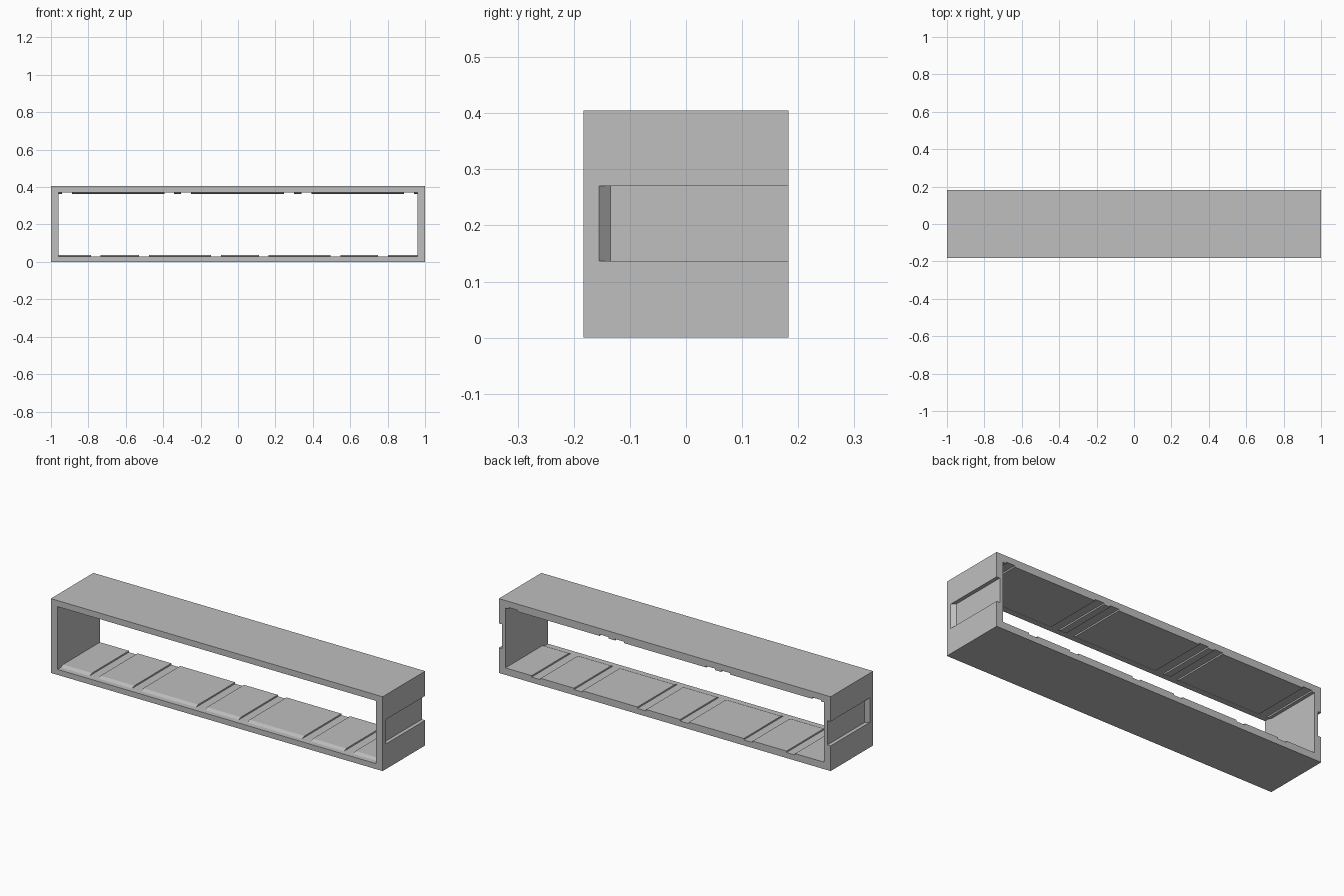
import bpy
import bmesh
from mathutils import Vector

cube = bpy.data.objects.get("Cube")
if cube:
    bpy.data.objects.remove(cube, do_unlink=True)

# Overall sizes
HALF_W, HALF_D, HEIGHT = 1.0, 0.183, 0.405
INNER_X, FLOOR, CEILING = 0.96, 0.03, 0.372
PAD = 0.008                     # pad thickness
RAMP_START, RAMP_END = -0.155, -0.135

grey = bpy.data.materials.new("plain grey")
grey.use_nodes = True
grey.diffuse_color = (0.52, 0.52, 0.52, 1)
grey.node_tree.nodes["Principled BSDF"].inputs["Base Color"].default_value = grey.diffuse_color


def prism(name, points, along):
    """Extrude a closed 3D outline along a vector."""
    bm = bmesh.new()
    face = bm.faces.new([bm.verts.new(p) for p in points])
    ext = bmesh.ops.extrude_face_region(bm, geom=[face])
    moved = [v for v in ext["geom"] if isinstance(v, bmesh.types.BMVert)]
    bmesh.ops.translate(bm, verts=moved, vec=Vector(along))
    bmesh.ops.recalc_face_normals(bm, faces=bm.faces)
    mesh = bpy.data.meshes.new(name)
    bm.to_mesh(mesh)
    bm.free()
    mesh.materials.append(grey)
    obj = bpy.data.objects.new(name, mesh)
    bpy.context.collection.objects.link(obj)
    return obj


def rectangle(x, z0, z1, y):
    return [(-x, y, z0), (x, y, z0), (x, y, z1), (-x, y, z1)]


def cut(target, cutter):
    """Subtract a cutter, then discard it."""
    mod = target.modifiers.new("cut", "BOOLEAN")
    mod.operation, mod.solver, mod.object = "DIFFERENCE", "EXACT", cutter
    bpy.context.view_layer.objects.active = target
    bpy.ops.object.modifier_apply(modifier=mod.name)
    bpy.data.objects.remove(cutter, do_unlink=True)


# Outer shell, open at front and back
shell = prism("shell", rectangle(HALF_W, 0, HEIGHT, -HALF_D), (0, 2 * HALF_D, 0))
cut(shell, prism("opening", rectangle(INNER_X, FLOOR, CEILING, -0.3), (0, 0.6, 0)))

# Side grooves with a sloped front end, open at the back
GROOVE_LOW, GROOVE_HIGH, GROOVE_DEPTH = 0.137, 0.27, 0.02
for side in (-1, 1):
    over = GROOVE_DEPTH         # the slope continues outside the shell
    slope = RAMP_END - RAMP_START
    outline = [(HALF_W + over, RAMP_START - slope), (HALF_W - GROOVE_DEPTH, RAMP_END),
               (HALF_W - GROOVE_DEPTH, 0.3), (HALF_W + over, 0.3)]
    groove = prism("groove", [(side * x, y, GROOVE_LOW) for x, y in outline],
                   (0, 0, GROOVE_HIGH - GROOVE_LOW))
    cut(shell, groove)


def pad_row(name, gaps, base, direction):
    """Raised pads between the gaps, each with a ramped front edge."""
    edges = [-INNER_X] + [x for gap in gaps for x in gap] + [INNER_X]
    top = base + direction * PAD
    for i, (x0, x1) in enumerate(zip(edges[::2], edges[1::2])):
        outline = [(x0, RAMP_START, base), (x0, RAMP_END, top),
                   (x0, HALF_D, top), (x0, HALF_D, base)]
        prism(f"{name}_{i + 1}", outline, (x1 - x0, 0, 0))


# Floor and ceiling pads
pad_row("floor_pad", [(-0.786, -0.734), (-0.53, -0.477), (-0.145, -0.092),
                      (0.112, 0.164), (0.495, 0.547), (0.748, 0.802)], FLOOR, 1)
pad_row("ceiling_pad", [(-0.942, -0.888), (-0.392, -0.341), (-0.304, -0.25),
                        (0.247, 0.3), (0.339, 0.393), (0.888, 0.94)], CEILING, -1)
